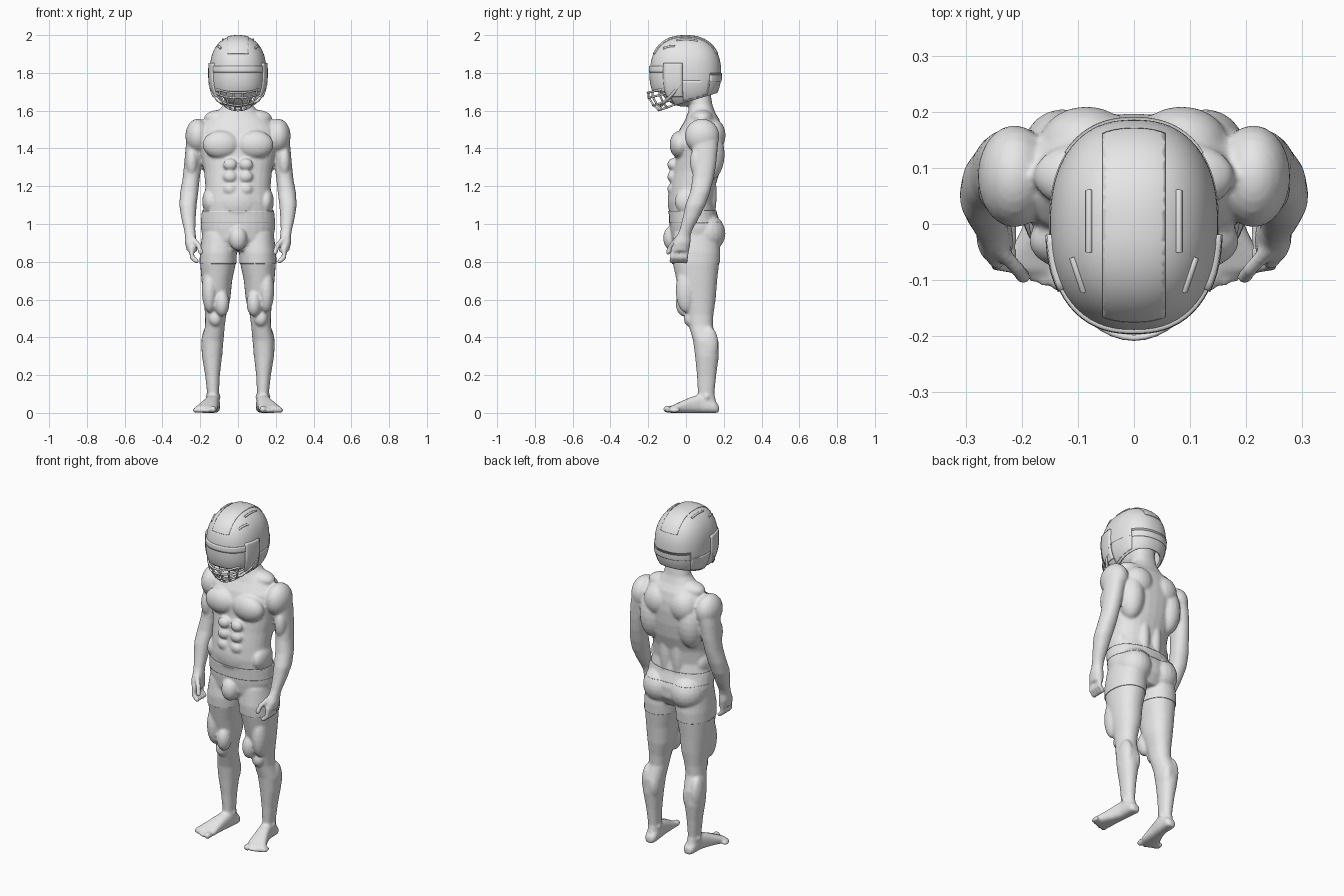
import bpy, bmesh, math
from mathutils import Vector

if "Cube" in bpy.data.objects:
    bpy.data.objects.remove(bpy.data.objects["Cube"])

grey = bpy.data.materials.new("plain_grey")
grey.diffuse_color = (0.8, 0.8, 0.8, 1)
grey.use_nodes = True
grey.node_tree.nodes["Principled BSDF"].inputs["Base Color"].default_value = grey.diffuse_color


def add_object(name, mesh, angle=40):
    mesh.materials.clear()
    mesh.materials.append(grey)
    mesh.shade_smooth()
    mesh.set_sharp_from_angle(angle=math.radians(angle))
    ob = bpy.data.objects.new(name, mesh)
    bpy.context.collection.objects.link(ob)
    return ob


def to_mesh(bm, name):
    me = bpy.data.meshes.new(name)
    bm.to_mesh(me)
    bm.free()
    return me


def bake(ob):
    dg = bpy.context.evaluated_depsgraph_get()
    return bpy.data.meshes.new_from_object(ob.evaluated_get(dg))


def spow(v, p):
    return math.copysign(abs(v) ** p, v)


def loft(bm, rings, axis='z', s=1, n=28, power=2.2):
    """Closed loft of rounded sections (cx, cy, cz, ra, rb), mirrored when s is -1."""
    loops = []
    for cx, cy, cz, ra, rb in rings:
        loop = []
        for i in range(n):
            t = 2 * math.pi * i / n
            a = ra * spow(math.cos(t), 2 / power)
            b = rb * spow(math.sin(t), 2 / power)
            p = (cx + a, cy + b, cz) if axis == 'z' else (cx + a, cy, cz - b)
            loop.append(bm.verts.new((p[0] * s, p[1], p[2])))
        loops.append(loop if s > 0 else loop[::-1])
    if rings[0][2 if axis == 'z' else 1] > rings[-1][2 if axis == 'z' else 1]:
        loops.reverse()
    for l0, l1 in zip(loops, loops[1:]):
        for i in range(n):
            j = (i + 1) % n
            bm.faces.new((l0[i], l0[j], l1[j], l1[i]))
    bm.faces.new(loops[0][::-1])
    bm.faces.new(loops[-1])


def ball(bm, c, r, s=1, n=20, m=12):
    rings = []
    for k in range(m + 1):
        t = math.pi * (k / m - .5)
        w = max(math.cos(t), .03)
        rings.append((c[0], c[1], c[2] + r[2] * math.sin(t), r[0] * w, r[1] * w))
    loft(bm, rings, 'z', s, n, 2)


def finger(bm, pts, r, s):
    for p, q in zip(pts, pts[1:]):
        for k in range(5):
            ball(bm, Vector(p).lerp(Vector(q), k / 4), (r, r, r), s, 10, 6)


# ---- body: lofted masses and muscles fused into one skin ----
bm = bmesh.new()
# torso and neck: z, front y, back y, half width
torso = [(.86, -.05, .15, .12), (.92, -.075, .185, .183), (.98, -.082, .185, .193),
         (1.05, -.085, .16, .188), (1.12, -.092, .145, .178), (1.2, -.085, .155, .173),
         (1.28, -.072, .18, .18), (1.36, -.06, .192, .195), (1.44, -.055, .197, .21),
         (1.5, -.035, .192, .205), (1.55, -.005, .178, .165), (1.59, .01, .155, .11),
         (1.63, .02, .14, .078), (1.68, .015, .132, .07), (1.76, .0, .13, .07)]
loft(bm, [(0, (f + b) / 2, z, w, (b - f) / 2) for z, f, b, w in torso])
ball(bm, (0, -.01, 1.79), (.115, .15, .17))       # head
ball(bm, (0, -.075, .925), (.045, .042, .062))    # front of shorts
ball(bm, (0, -.06, 1.12), (.1, .037, .09))        # lower belly

leg = [(.1, .95, .085, -.06, .17), (.104, .85, .094, -.073, .178), (.106, .79, .094, -.07, .175),
       (.112, .7, .081, -.05, .165), (.112, .6, .071, -.025, .157), (.118, .52, .056, .0, .145),
       (.122, .46, .052, .015, .142), (.135, .38, .058, .038, .172), (.138, .3, .053, .048, .174),
       (.135, .2, .039, .058, .16), (.132, .1, .031, .063, .15), (.13, .04, .034, .045, .165)]
foot = [(.174, .128, .02, .04), (.155, .128, .034, .06), (.08, .132, .036, .1), (.03, .143, .041, .085),
        (-.02, .156, .05, .064), (-.06, .168, .06, .045), (-.085, .172, .056, .034)]
arm = [(.2, .095, 1.5, .05, .07), (.212, .095, 1.46, .058, .078), (.228, .1, 1.4, .05, .068),
       (.238, .1, 1.32, .047, .06), (.248, .09, 1.24, .045, .056), (.258, .075, 1.17, .048, .053),
       (.265, .05, 1.1, .046, .053), (.262, .025, 1.03, .038, .043), (.256, .0, .97, .03, .034),
       (.252, -.012, .94, .029, .036), (.25, -.022, .9, .031, .046), (.242, -.03, .855, .028, .046)]
muscles = [((.09, -.03, 1.42), (.098, .057, .075)),    # chest
           ((.213, .085, 1.465), (.066, .092, .092)),  # shoulder cap
           ((.128, .125, 1.37), (.073, .08, .14)),     # side of back
           ((.085, .14, 1.47), (.085, .07, .09)),      # shoulder blade
           ((.04, .115, 1.16), (.04, .048, .18)),      # lower back
           ((.09, .105, .95), (.095, .1, .1)),         # buttock
           ((.245, .06, 1.33), (.033, .04, .08)),      # upper arm front
           ((.15, .02, 1.12), (.04, .08, .07)),        # flank
           ((.09, .085, 1.56), (.09, .06, .045)),      # neck slope
           ((.085, -.01, .58), (.04, .045, .07)),      # inner thigh
           ((.15, -.0, .65), (.042, .055, .12)),       # outer thigh
           ((.12, .018, .5), (.036, .03, .042)),       # knee
           ((.16, .12, .36), (.035, .052, .1)),        # outer calf
           ((.115, .12, .34), (.035, .055, .09)),      # inner calf
           ((.132, .11, .085), (.042, .025, .025))]    # ankle bones
for z in (1.315, 1.25, 1.185):
    muscles.append(((.042, -.072, z), (.037, .027, .032)))  # stomach
for s in (1, -1):
    loft(bm, [(x, (f + b) / 2, z, w, (b - f) / 2) for x, z, w, f, b in leg], s=s)
    loft(bm, [(x, y, h / 2, w, h / 2) for y, x, w, h in foot], 'y', s, power=2.6)
    loft(bm, arm, s=s)
    for c, r in muscles:
        ball(bm, c, r, s)
    # toes
    for i in range(5):
        r = .019 if i == 0 else .0135
        x = .132 if i == 0 else .14 + i * .0215
        ball(bm, (x, -.095 + .009 * i, r), (r, .028, r), s)
    # fingers and thumb
    for i in range(4):
        y = -.068 + i * .024
        finger(bm, [(.245, y, .87), (.244, y - .004, .825), (.22, y - .008, .803)], .0135, s)
    finger(bm, [(.24, -.045, .925), (.208, -.08, .885), (.197, -.094, .85)], .0145, s)
for v in bm.verts:
    v.co.z = max(v.co.z, 0)
body = add_object("body", to_mesh(bm, "body"), 180)
rm = body.modifiers.new("fuse", 'REMESH')
rm.mode, rm.voxel_size = 'VOXEL', .0068
sm = body.modifiers.new("soften", 'SMOOTH')
sm.factor, sm.iterations = .5, 7
skin = bake(body)
bpy.data.objects.remove(body)
body = add_object("body", skin, 180)


# ---- shorts and waistband: offset strips of the skin ----
def garment(name, low, high, push):
    bm = bmesh.new()
    bm.from_mesh(skin)
    # drop everything far from the strip before the exact cuts
    far = [v for v in bm.verts if not low - .03 < v.co.z < high + .03 or abs(v.co.x) > .206
           or (abs(v.co.x) > .165 and v.co.y < -.057)]
    bmesh.ops.delete(bm, geom=far, context='VERTS')
    for z, d in ((low, -1), (high, 1)):
        bmesh.ops.bisect_plane(bm, geom=bm.verts[:] + bm.edges[:] + bm.faces[:],
                               plane_co=(0, 0, z), plane_no=(0, 0, d), clear_outer=True)
    bm.normal_update()
    moves = [(v, v.normal.copy()) for v in bm.verts]
    for v, n in moves:
        v.co += n * push
    ob = add_object(name, to_mesh(bm, name))
    so = ob.modifiers.new("cloth", 'SOLIDIFY')
    so.thickness, so.offset = push, -1


garment("shorts", .79, 1.03, .004)
garment("waistband", 1.005, 1.07, .006)


# ---- helmet: pieces cut from one rounded shell ----
CENTRE = Vector((0, -.002, 1.8))
bm = bmesh.new()
ball(bm, (0, 0, 0), (1, 1, 1), 1, 72, 48)
for v in bm.verts:
    d = v.co
    k = sum(abs(q) ** 2.35 for q in d) ** (-1 / 2.35)
    v.co = CENTRE + Vector((d.x * .15, d.y * .188, d.z * .197)) * k
dome = to_mesh(bm, "dome")


def shell_piece(name, keep, cuts=(), grow=1.0, thick=.012):
    """keep(azimuth from front in degrees, centre point) chooses the faces."""
    bm = bmesh.new()
    bm.from_mesh(dome)
    for co, no in cuts:
        bmesh.ops.bisect_plane(bm, geom=bm.verts[:] + bm.edges[:] + bm.faces[:],
                               plane_co=co, plane_no=no)
    gone = []
    for f in bm.faces:
        c = f.calc_center_median()
        az = math.degrees(math.atan2(abs(c.x) / .15, -(c.y - CENTRE.y) / .188))
        if not keep(az, c):
            gone.append(f)
    bmesh.ops.delete(bm, geom=gone, context='FACES')
    for v in bm.verts:
        v.co = CENTRE + (v.co - CENTRE) * grow
    ob = add_object(name, to_mesh(bm, name))
    so = ob.modifiers.new("thickness", 'SOLIDIFY')
    so.thickness, so.offset = thick, -1


def level(*heights):
    return [((0, 0, z), (0, 0, 1)) for z in heights]


def rim_z(y):
    return 1.635 + .3 * (y + .03)


side_cuts = [((.055, 0, 0), (1, 0, 0)), ((-.055, 0, 0), (1, 0, 0))]
shell_piece("helmet_shell", lambda a, c: c.z > rim_z(c.y) and not (a < 60 and c.z < 1.815),
            [((0, -.03, 1.635), (0, -.3, 1))] + level(1.815))
shell_piece("crown_panel", lambda a, c: abs(c.x) < .055 and c.z > 1.9,
            side_cuts + level(1.9), 1.016, .006)
shell_piece("brow_band", lambda a, c: a < 70 and 1.803 < c.z < 1.835, level(1.803, 1.835), 1.035)
shell_piece("visor", lambda a, c: a < 62 and 1.7 < c.z < 1.806, level(1.7, 1.806), 1.02, .006)
shell_piece("ear_guards", lambda a, c: 55 < a < 85 and 1.68 < c.z < 1.85, level(1.68, 1.85), 1.055, .02)
shell_piece("rear_bumper", lambda a, c: a > 130 and 1.755 < c.z < 1.8, level(1.755, 1.8), 1.025, .012)
shell_piece("lower_side_panels", lambda a, c: 85 < a < 130 and rim_z(c.y) + .012 < c.z < 1.76,
            [((0, -.03, 1.647), (0, -.3, 1))] + level(1.76), 1.02, .008)


# ---- tubes: face guard bars, vents, straps ----
def tubes(name, paths, r):
    cu = bpy.data.curves.new(name, 'CURVE')
    cu.dimensions, cu.bevel_depth, cu.bevel_resolution, cu.use_fill_caps = '3D', r, 2, True
    cu.materials.append(grey)
    for path in paths:
        sp = cu.splines.new('POLY')
        sp.points.add(len(path) - 1)
        for p, co in zip(sp.points, path):
            p.co = (*co, 1)
        sp.use_smooth = True
    bpy.context.collection.objects.link(bpy.data.objects.new(name, cu))


bars = [(1.695, .14, .203), (1.668, .132, .2), (1.628, .108, .175), (1.602, .08, .145)]


def bar_point(bar, deg):
    z, rx, ry = bar
    t = math.radians(deg)
    return (rx * math.sin(t), -ry * math.cos(t), z + .045 * (deg / 80) ** 2)


paths = [[bar_point(b, d) for d in range(-80, 81, 8)] for b in bars]
paths += [[bar_point(b, d) for b in bars] for d in (-68, -46, -28, -10, 10, 28, 46, 68)]
tubes("face_guard", paths, .0055)


def on_shell(x, y):
    """Point of the upper shell above x, y."""
    q = 1 - abs(x / .15) ** 2.35 - abs((y - CENTRE.y) / .188) ** 2.35
    return (x, y, 1.8 + .197 * max(q, 0) ** (1 / 2.35))


vents = []
for s in (1, -1):
    vents.append([on_shell(s * .08, -.05 + .011 * i) for i in range(11)])
    vents.append([on_shell(s * (.09 + .004 * i), -.12 + .012 * i) for i in range(6)])
tubes("vent_ridges", vents, .006)
tubes("chin_straps", [[(s * .148, -.03, 1.74), (s * .135, -.07, 1.69), (s * .1, -.11, 1.65),
                       (s * .04, -.13, 1.63), (0, -.133, 1.628)] for s in (1, -1)], .008)
